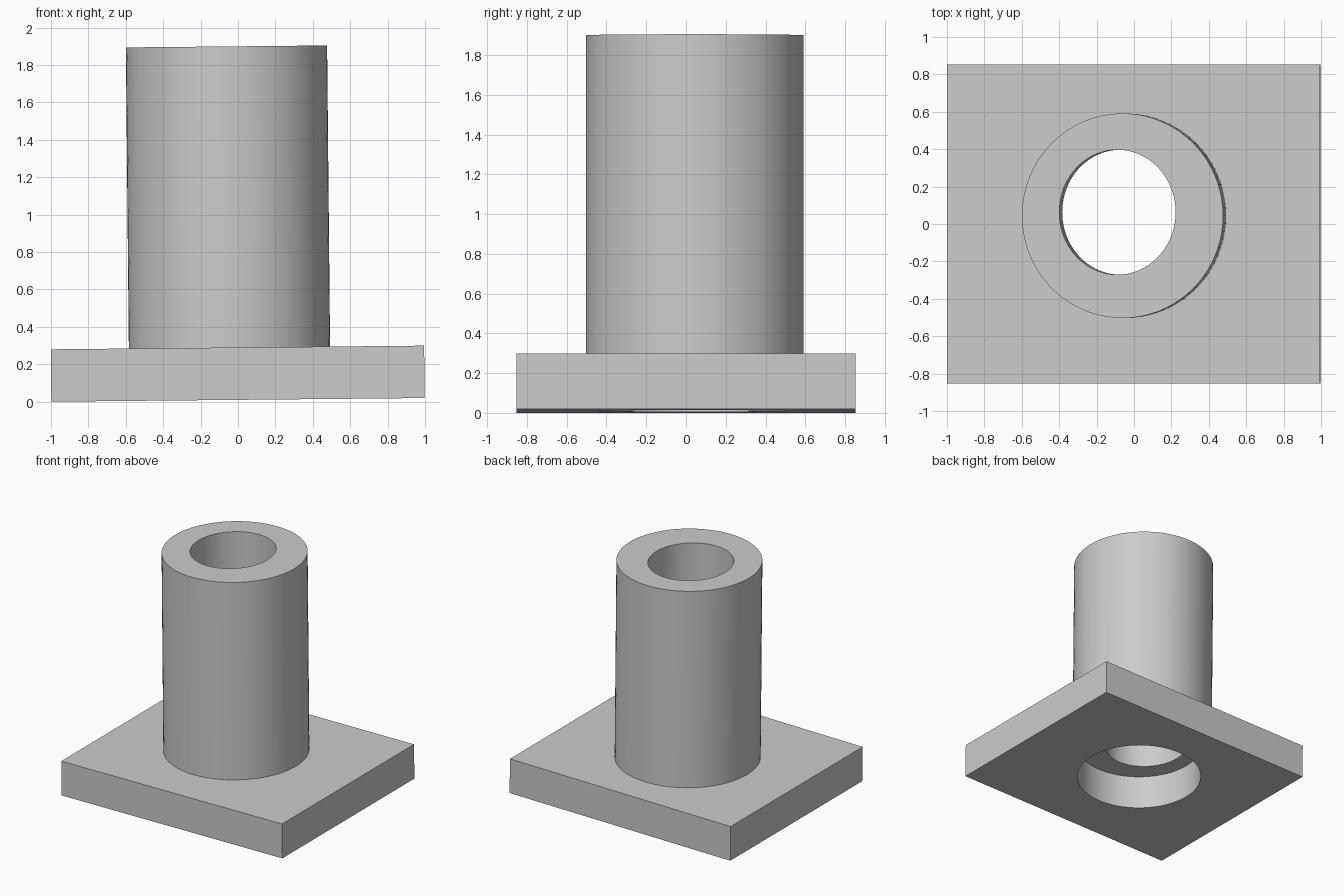
import bpy, bmesh, math
from mathutils import Matrix

cube = bpy.data.objects.get("Cube")
if cube:
    bpy.data.objects.remove(cube)

grey = bpy.data.materials.new("plain grey")
grey.use_nodes = True
colour = (0.6, 0.6, 0.6, 1)
grey.diffuse_color = colour
grey.node_tree.nodes["Principled BSDF"].inputs["Base Color"].default_value = colour

# The whole piece leans very slightly towards -x
TILT = 0.0098
LEAN = Matrix.Translation((0, 0, TILT)) @ Matrix.Rotation(-TILT, 4, 'Y')


def ellipse(cx, cy, rx, ry, sides=80):
    steps = [2 * math.pi * i / sides for i in range(sides)]
    return [(cx + rx * math.cos(a), cy + ry * math.sin(a)) for a in steps]


def rectangle(hx, hy):
    return [(-hx, -hy), (hx, -hy), (hx, hy), (-hx, hy)]


def pierced_prism(name, outline, hole, z0, z1):
    """Upright solid with a hole running through it."""
    bm = bmesh.new()
    caps = ([], [])
    for loop in (outline, hole):
        low, high = [[bm.verts.new((x, y, z)) for x, y in loop] for z in (z0, z1)]
        for i in range(len(loop)):
            j = (i + 1) % len(loop)
            bm.faces.new((low[i], low[j], high[j], high[i]))
            caps[0].append(bm.edges.get((low[i], low[j])))
            caps[1].append(bm.edges.get((high[i], high[j])))
    for edges, up in zip(caps, (-1, 1)):
        bmesh.ops.triangle_fill(bm, edges=edges, use_beauty=True, normal=(0, 0, up))
    bmesh.ops.recalc_face_normals(bm, faces=bm.faces)
    mesh = bpy.data.meshes.new(name)
    bm.to_mesh(mesh)
    bm.free()
    mesh.materials.append(grey)
    obj = bpy.data.objects.new(name, mesh)
    bpy.context.collection.objects.link(obj)
    obj.matrix_world = LEAN
    bpy.ops.object.select_all(action='DESELECT')
    obj.select_set(True)
    bpy.context.view_layer.objects.active = obj
    bpy.ops.object.shade_smooth_by_angle(angle=math.radians(30))
    return obj


# Flat plate with a wide recess opening below
pierced_prism("base_plate", rectangle(0.998, 0.853),
              ellipse(-0.03, 0.025, 0.478, 0.486), 0, 0.28)

# Upright tube with an off-centre bore, standing over the recess
pierced_prism("upright_tube", ellipse(-0.043, 0.044, 0.538, 0.547),
              ellipse(-0.07, 0.063, 0.311, 0.334), 0.28, 1.89)
